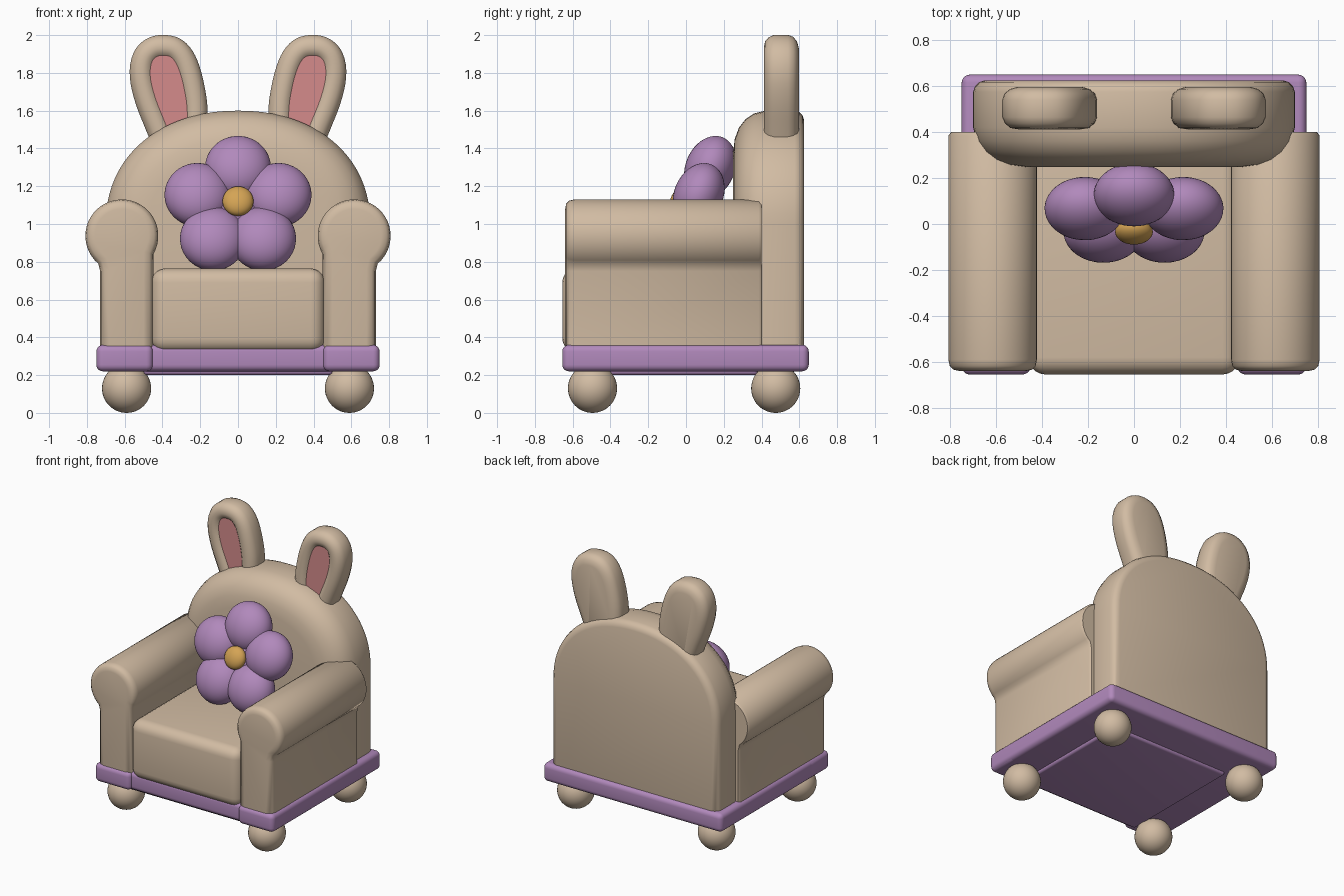
import bpy, bmesh
from math import sin, cos, pi, radians
from mathutils import Matrix, Vector

if "Cube" in bpy.data.objects:
    bpy.data.objects.remove(bpy.data.objects["Cube"])


def material(name, rgb):
    m = bpy.data.materials.new(name)
    m.use_nodes = True
    m.diffuse_color = (*rgb, 1)
    bsdf = m.node_tree.nodes["Principled BSDF"]
    bsdf.inputs["Base Color"].default_value = (*rgb, 1)
    bsdf.inputs["Roughness"].default_value = 0.7
    return m


beige = material("beige fabric", (0.64, 0.50, 0.365))
purple = material("purple fabric", (0.44, 0.25, 0.50))
pink = material("pink ear lining", (0.66, 0.26, 0.26))
yellow = material("yellow flower centre", (0.66, 0.37, 0.09))


def finish(name, bm, mats, angle=40):
    bmesh.ops.recalc_face_normals(bm, faces=bm.faces)
    mesh = bpy.data.meshes.new(name)
    bm.to_mesh(mesh)
    bm.free()
    obj = bpy.data.objects.new(name, mesh)
    bpy.context.collection.objects.link(obj)
    for m in mats:
        mesh.materials.append(m)
    bpy.ops.object.select_all(action="DESELECT")
    obj.select_set(True)
    bpy.context.view_layer.objects.active = obj
    bpy.ops.object.shade_smooth_by_angle(angle=radians(angle))
    return obj


def ball(name, matrix, mat):
    bm = bmesh.new()
    bmesh.ops.create_uvsphere(bm, u_segments=40, v_segments=24, radius=1, matrix=matrix)
    return finish(name, bm, [mat])


def rounded_box(name, low, high, bevel, mat):
    low, high = Vector(low), Vector(high)
    bm = bmesh.new()
    bmesh.ops.create_cube(bm, size=1, matrix=Matrix.Translation((low + high) / 2)
                          @ Matrix.Diagonal((*(high - low), 1)))
    bmesh.ops.bevel(bm, geom=bm.edges[:], offset=bevel, segments=5, profile=0.5,
                    affect="EDGES")
    return finish(name, bm, [mat])


def inset(points, amount):
    """Move a counter-clockwise outline inwards by a distance."""
    result = []
    for i, p in enumerate(points):
        a = (p - points[i - 1]).normalized()
        b = (points[(i + 1) % len(points)] - p).normalized()
        na, nb = Vector((-a.y, a.x)), Vector((-b.y, b.x))
        result.append(p + (na + nb) * (amount / (1 + na.dot(nb))))
    return result


def padded(name, outline, rings, mats, side=1):
    """Loft an x-z outline through (inset, y) rings; the last cap takes the last material."""
    bm = bmesh.new()
    loops = [[bm.verts.new((p.x * side, y, p.y)) for p in inset(outline, d)]
             for d, y in rings]
    n = len(outline)
    for r, s in zip(loops, loops[1:]):
        for i in range(n):
            bm.faces.new((r[i], r[(i + 1) % n], s[(i + 1) % n], s[i]))
    bm.faces.new(loops[0])
    bm.faces.new(loops[-1]).material_index = len(mats) - 1
    return finish(name, bm, mats)


def smooth_outline(points, passes=2):
    for _ in range(passes):
        points = [p.lerp(points[(i + 1) % len(points)], f)
                  for i, p in enumerate(points) for f in (0.25, 0.75)]
    return points


SIDES = (("left", 1), ("right", -1))

# Base trim with thicker front corners and a panel underneath
rounded_box("base_trim", (-0.75, -0.63, 0.22), (0.75, 0.65, 0.36), 0.035, purple)
rounded_box("underside_panel", (-0.5, -0.59, 0.2), (0.5, 0.38, 0.3), 0.02, purple)
for label, s in SIDES:
    xs = sorted((0.45 * s, 0.75 * s))
    rounded_box(label + "_base_corner", (xs[0], -0.655, 0.22), (xs[1], -0.4, 0.36),
                0.035, purple)

# Ball feet
for label, s in SIDES:
    for end, y in (("front", -0.495), ("back", 0.475)):
        ball(f"{label}_{end}_foot", Matrix.Translation((0.59 * s, y, 0.13))
             @ Matrix.Scale(0.13, 4), beige)

# Seat cushion
rounded_box("seat_cushion", (-0.46, -0.655, 0.32), (0.46, 0.4, 0.765), 0.075, beige)

# Arched backrest, softer at the front
arch = [Vector((-0.7, 0.3)), Vector((0.7, 0.3))]
for i in range(41):
    a = pi * i / 40
    c, h = cos(a), max(sin(a), 0)
    arch.append(Vector((0.7 * abs(c) ** 0.93 * (1 if c > 0 else -1),
                        1 + 0.6 * h ** 0.93)))
padded("backrest", arch, [(0.23, 0.248), (0.15, 0.258), (0.09, 0.28), (0.045, 0.315),
                          (0.015, 0.36), (0, 0.42), (0, 0.575), (0.008, 0.6),
                          (0.025, 0.617), (0.05, 0.625)], [beige])

# Rolled armrests
arm = [Vector((0.45, 0.3)), Vector((0.73, 0.3)), Vector((0.73, 0.75))]
for i in range(33):
    a = radians(-50 + 260 * i / 32)
    arm.append(Vector((0.615 + 0.193 * cos(a), 0.937 + 0.193 * sin(a))))
for label, s in SIDES:
    padded(label + "_armrest", arm, [(0.05, -0.64), (0.022, -0.634), (0.006, -0.618),
                                     (0, -0.59), (0, 0.385), (0.012, 0.4)],
           [beige], s)

# Ears with a sunken lining
ear = smooth_outline([Vector(p) for p in (
    (0.44, 1.38), (0.48, 1.48), (0.55, 1.65), (0.58, 1.8), (0.555, 1.92), (0.48, 1.99),
    (0.39, 2.005), (0.3, 1.985), (0.23, 1.91), (0.185, 1.78), (0.155, 1.6),
    (0.17, 1.38))][::1])
for label, s in SIDES:
    padded(label + "_ear", ear, [(0.07, 0.597), (0.035, 0.588), (0.01, 0.568), (0, 0.54),
                                 (0, 0.465), (0.012, 0.438), (0.035, 0.418), (0.07, 0.412),
                                 (0.095, 0.42), (0.108, 0.432)], [beige, pink], s)

# Flower cushion leaning against the backrest
lean = Matrix.Translation((0, 0.04, 1.09)) @ Matrix.Rotation(-0.4, 4, "X")
for i in range(5):
    ball(f"petal_{i + 1}", lean @ Matrix.Rotation(2 * pi * i / 5, 4, "Y")
         @ Matrix.Translation((0, 0, 0.225)) @ Matrix.Diagonal((0.175, 0.13, 0.175, 1)),
         purple)
ball("flower_core", lean @ Matrix.Diagonal((0.12, 0.08, 0.12, 1)), purple)
ball("flower_centre", lean @ Matrix.Translation((0, -0.08, 0))
     @ Matrix.Diagonal((0.082, 0.05, 0.082, 1)), yellow)
